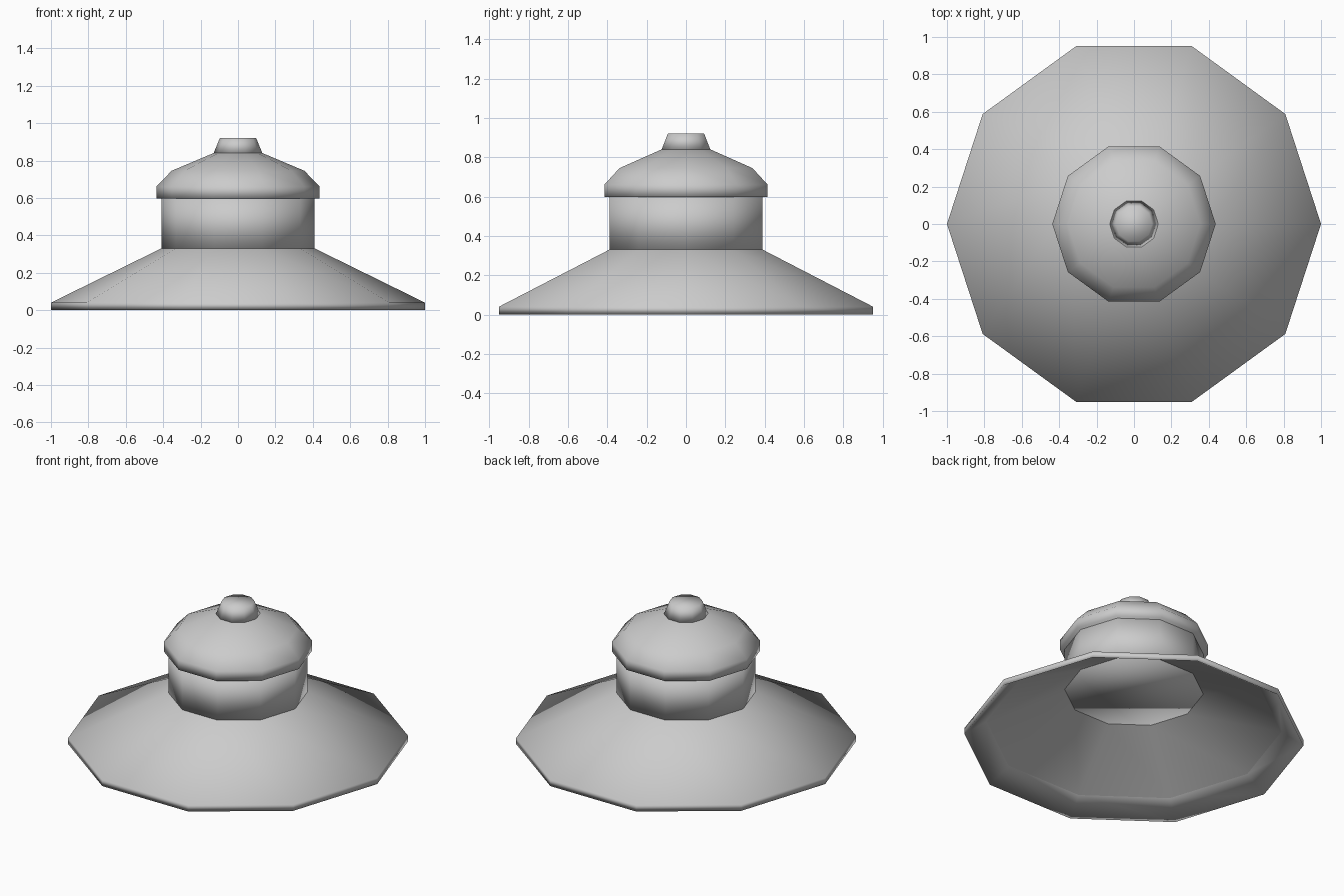
import bpy
import bmesh
from math import cos, sin, tau

SIDES = 10

if "Cube" in bpy.data.objects:
    bpy.data.objects.remove(bpy.data.objects["Cube"], do_unlink=True)

# One plain grey for the whole lamp-like body
grey = bpy.data.materials.new("plain grey")
grey.use_nodes = True
colour = (0.6, 0.6, 0.6, 1)
grey.diffuse_color = colour
grey.node_tree.nodes["Principled BSDF"].inputs["Base Color"].default_value = colour


def lathe(name, profile, cap_start=False, cap_end=False):
    """Turn (radius, height) points around z; list them from top to bottom
    along the outside so that faces point outwards."""
    bm = bmesh.new()
    rings = [[bm.verts.new((r * cos(tau * i / SIDES), r * sin(tau * i / SIDES), z))
              for i in range(SIDES)] for r, z in profile]
    for upper, lower in zip(rings, rings[1:]):
        for i in range(SIDES):
            j = (i + 1) % SIDES
            bm.faces.new((upper[i], lower[i], lower[j], upper[j]))
    if cap_start:
        bm.faces.new(rings[0])
    if cap_end:
        bm.faces.new(rings[-1][::-1])
    for face in bm.faces:
        face.smooth = True
    mesh = bpy.data.meshes.new(name)
    bm.to_mesh(mesh)
    bm.free()
    mesh.materials.append(grey)
    obj = bpy.data.objects.new(name, mesh)
    bpy.context.collection.objects.link(obj)
    return obj


# Wide sloping skirt with a thin rim and a lip turned in underneath
lathe("skirt", [(0.41, 0.33), (1, 0.04), (1, 0), (0.87, 0.09)])

# Hollow underside of the skirt
lathe("skirt_lining", [(0.87, 0.09), (0.41, 0.325)])

# Drum between skirt and lid, closed at both ends
lathe("neck", [(0.41, 0.6), (0.41, 0.328)], True, True)

# Domed lid
lathe("lid", [(0.13, 0.84), (0.355, 0.745), (0.437, 0.66), (0.437, 0.597)], True, True)

# Tapered knob
lathe("knob", [(0.097, 0.92), (0.13, 0.84)], True, True)
